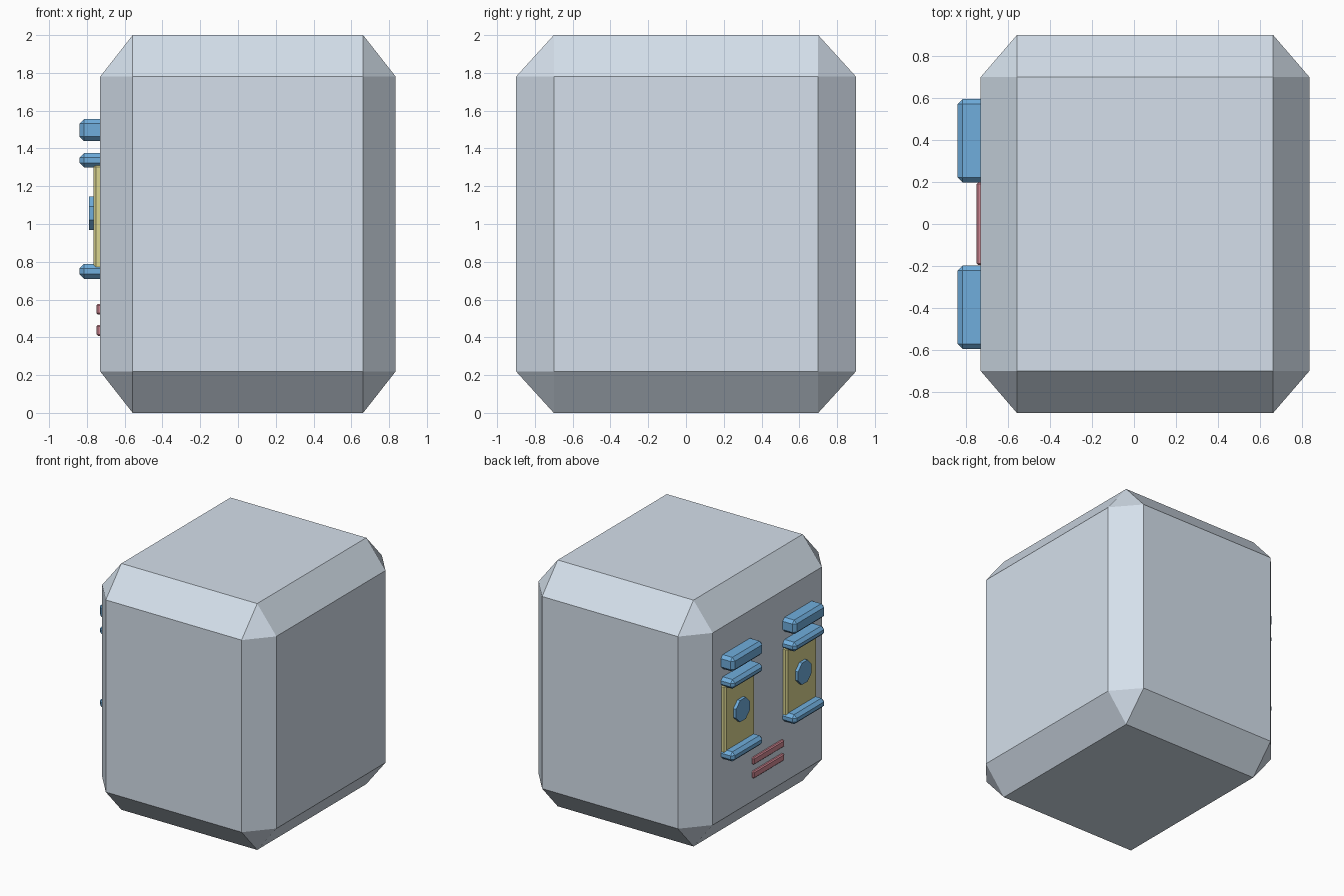
import bpy, bmesh, math
from mathutils import Matrix

if "Cube" in bpy.data.objects:
    bpy.data.objects.remove(bpy.data.objects["Cube"])


def material(name, rgb):
    m = bpy.data.materials.new(name)
    m.diffuse_color = (*rgb, 1)
    m.use_nodes = True
    m.node_tree.nodes["Principled BSDF"].inputs["Base Color"].default_value = m.diffuse_color
    return m


GREY = material("shell_grey", (0.66, 0.74, 0.83))
BLUE = material("trim_blue", (0.16, 0.42, 0.72))
YELLOW = material("panel_yellow", (0.70, 0.66, 0.28))
RED = material("strip_red", (0.65, 0.25, 0.30))


def finish(bm, name, mat):
    bmesh.ops.recalc_face_normals(bm, faces=bm.faces)
    mesh = bpy.data.meshes.new(name)
    bm.to_mesh(mesh)
    bm.free()
    mesh.materials.append(mat)
    ob = bpy.data.objects.new(name, mesh)
    bpy.context.collection.objects.link(ob)
    return ob


def bevelled_box(name, x, y, z, width, mat):
    """Box given by (min, max) ranges, with flat chamfers on every edge."""
    bm = bmesh.new()
    bmesh.ops.create_cube(bm, size=1)
    for v in bm.verts:
        v.co = [r[1] if c > 0 else r[0] for c, r in zip(v.co, (x, y, z))]
    bmesh.ops.bevel(bm, geom=bm.edges[:], offset=width, segments=1,
                    affect='EDGES', profile=0.5)
    return finish(bm, name, mat)


# Main shell: chamfered block, the hull of its six flat faces
bm = bmesh.new()
CX, CY, CZ = 0.0525, 0.0, 1.0
outer, inner = (0.7825, 0.9, 1.0), (0.61, 0.7, 0.78)
for axis in range(3):
    for sx in (-1, 1):
        for sy in (-1, 1):
            for sz in (-1, 1):
                half = [outer[i] if i == axis else inner[i] for i in range(3)]
                bm.verts.new((CX + sx * half[0], CY + sy * half[1], CZ + sz * half[2]))
bmesh.ops.convex_hull(bm, input=bm.verts[:])
bmesh.ops.dissolve_limit(bm, angle_limit=0.01, verts=bm.verts[:], edges=bm.edges[:])
finish(bm, "body_shell", GREY)

# Two mirrored switch units on the left wall
WALL = -0.70
for side, s in (("back", 1), ("front", -1)):
    def span(a, b):
        return tuple(sorted((s * a, s * b)))

    for part, z in (("upper_bar", (1.44, 1.555)),
                    ("panel_top_rail", (1.30, 1.375)),
                    ("panel_bottom_rail", (0.71, 0.788))):
        bevelled_box(f"{side}_{part}", (-0.84, WALL), span(0.198, 0.595), z, 0.024, BLUE)
    bevelled_box(f"{side}_panel", (-0.765, WALL), span(0.205, 0.588),
                 (0.76, 1.315), 0.013, YELLOW)

    # Octagonal knob in the panel
    bm = bmesh.new()
    r = 0.0875 / math.cos(math.pi / 8)
    bmesh.ops.create_cone(bm, cap_ends=True, segments=8, radius1=r, radius2=r, depth=0.06,
                          matrix=Matrix.Translation((-0.76, s * 0.397, 1.057))
                          @ Matrix.Rotation(math.pi / 2, 4, 'Y')
                          @ Matrix.Rotation(math.pi / 8, 4, 'Z'))
    finish(bm, f"{side}_knob", BLUE)

# Thin strips below the switch units
for name, z in (("upper_strip", (0.52, 0.577)), ("lower_strip", (0.408, 0.465))):
    bevelled_box(name, (-0.75, WALL), (-0.195, 0.198), z, 0.008, RED)
